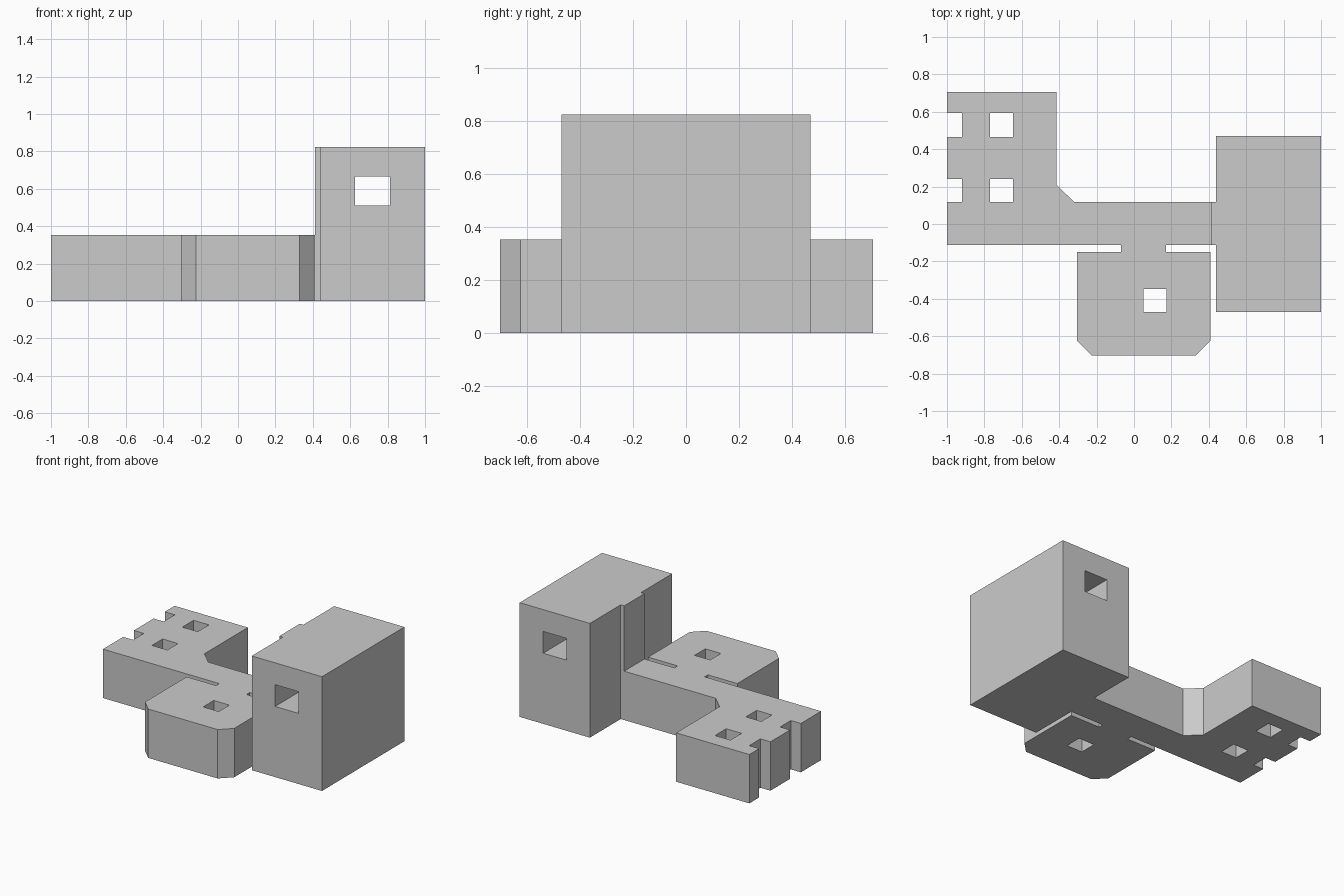
import bpy, bmesh
from mathutils import Matrix

if "Cube" in bpy.data.objects:
    bpy.data.objects.remove(bpy.data.objects["Cube"])


def rect(x0, x1, y0, y1):
    return [(x0, y0), (x1, y0), (x1, y1), (x0, y1)]


def prism(name, loops, depth, matrix):
    """Filled outline with holes, extruded symmetrically by depth."""
    curve = bpy.data.curves.new(name, 'CURVE')
    curve.dimensions = '2D'
    curve.fill_mode = 'BOTH'
    curve.extrude = depth / 2
    for pts in loops:
        s = curve.splines.new('POLY')
        s.points.add(len(pts) - 1)
        for p, (x, y) in zip(s.points, pts):
            p.co = (x, y, 0, 1)
        s.use_cyclic_u = True
        s.use_smooth = False
    tmp = bpy.data.objects.new(name + "_profile", curve)
    bpy.context.collection.objects.link(tmp)
    bpy.context.view_layer.update()
    mesh = bpy.data.meshes.new_from_object(
        tmp.evaluated_get(bpy.context.evaluated_depsgraph_get()))
    bpy.data.objects.remove(tmp)
    mesh.name = name
    bm = bmesh.new()
    bm.from_mesh(mesh)
    bmesh.ops.remove_doubles(bm, verts=bm.verts, dist=1e-4)
    bmesh.ops.transform(bm, matrix=matrix, verts=bm.verts)
    bmesh.ops.recalc_face_normals(bm, faces=bm.faces)
    for f in bm.faces:
        f.smooth = False
    bm.to_mesh(mesh)
    bm.free()
    obj = bpy.data.objects.new(name, mesh)
    bpy.context.collection.objects.link(obj)
    return obj


LOW, TALL = 0.353, 0.825

# low wings: left wing, corridor and front wing in one outline
outline = [
    (-1, -0.113), (-0.07, -0.113), (-0.07, -0.15), (-0.305, -0.15),
    (-0.305, -0.625), (-0.225, -0.703), (0.33, -0.703), (0.408, -0.625),
    (0.408, -0.15), (0.172, -0.15), (0.172, -0.113), (0.411, -0.113),
    (0.411, 0.118), (-0.32, 0.118), (-0.415, 0.21), (-0.415, 0.705),
    (-1, 0.705)]
# side notches of the left wing, from back to front
for y0, y1 in ((0.465, 0.593), (0.118, 0.24)):
    outline += [(-1, y1), (-0.92, y1), (-0.92, y0), (-1, y0)]
wells = [rect(-0.77, -0.647, 0.465, 0.593),
         rect(-0.77, -0.647, 0.118, 0.24),
         rect(0.05, 0.175, -0.47, -0.348)]
prism("low_wings", [outline] + wells, LOW, Matrix.Translation((0, 0, LOW / 2)))

# narrow full-height neck between corridor and tall block
prism("neck", [rect(0.411, 0.439, -0.113, 0.118)], TALL,
      Matrix.Translation((0, 0, TALL / 2)))

# tall block with a window running front to back
prism("tall_block",
      [rect(0.439, 1, 0, TALL), rect(0.625, 0.812, 0.51, 0.667)], 0.94,
      Matrix.Rotation(1.5707963268, 4, 'X'))
